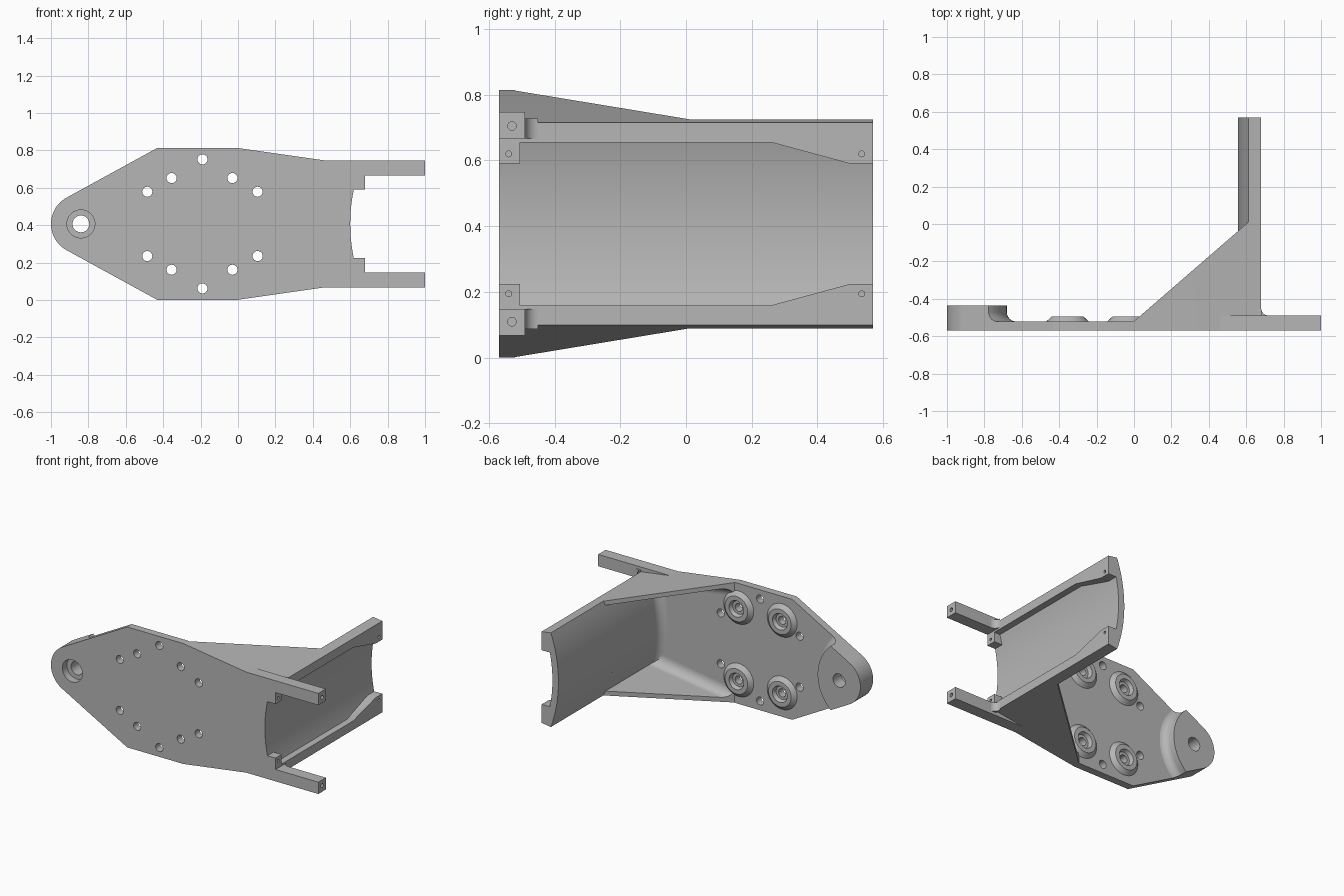
import bpy, bmesh, math
from mathutils import Vector

cube = bpy.data.objects.get("Cube")
if cube:
    bpy.data.objects.remove(cube)

ZC = 0.407                      # mid height, the part mirrors about it
FRONT, BACK, FLOOR = -0.57, 0.57, -0.52
SADDLE_X = 1.48                 # axis of the curved wall
OUTER_R, INNER_R = 0.925, 0.88

metal = bpy.data.materials.new("cast_grey")
metal.use_nodes = True
metal.diffuse_color = (0.47, 0.47, 0.47, 1)
metal.node_tree.nodes["Principled BSDF"].inputs["Base Color"].default_value = metal.diffuse_color


# ---------- helpers ----------
def finish(bm, name):
    bmesh.ops.recalc_face_normals(bm, faces=bm.faces)
    mesh = bpy.data.meshes.new(name)
    bm.to_mesh(mesh)
    bm.free()
    mesh.materials.append(metal)
    obj = bpy.data.objects.new(name, mesh)
    bpy.context.collection.objects.link(obj)
    return obj


def add_loft(bm, rings, closed=False):
    """Skin rings of equal length; cap the ends, or join last to first."""
    rows = [[bm.verts.new(p) for p in ring] for ring in rings]
    pairs = list(zip(rows, rows[1:]))
    if closed:
        pairs.append((rows[-1], rows[0]))
    else:
        bm.faces.new(rows[0])
        bm.faces.new(rows[-1])
    for a, b in pairs:
        for i in range(len(a)):
            j = (i + 1) % len(a)
            bm.faces.new((a[i], a[j], b[j], b[i]))


def loft(name, rings, closed=False):
    bm = bmesh.new()
    add_loft(bm, rings, closed)
    return finish(bm, name)


def at_y(outline, y):
    return [Vector((x, y, ZC + z)) for x, z in outline]


def at_x(outline, x):
    return [Vector((x, y, ZC + z)) for y, z in outline]


def prism(name, outline, y0, y1):
    return loft(name, [at_y(outline, y0), at_y(outline, y1)])


def circle(a, b, r, n=32):
    return [(a + r * math.cos(math.tau * i / n), b + r * math.sin(math.tau * i / n)) for i in range(n)]


def mirrored(half):
    """Close an upper outline (left to right) with its reflection."""
    return half + [(x, -z) for x, z in reversed(half) if abs(z) > 1e-6]


def boolean(obj, tool, operation="DIFFERENCE", keep=False):
    mod = obj.modifiers.new("cut", "BOOLEAN")
    mod.operation, mod.solver, mod.object = operation, "EXACT", tool
    bpy.context.view_layer.update()
    graph = bpy.context.evaluated_depsgraph_get()
    mesh = bpy.data.meshes.new_from_object(obj.evaluated_get(graph))
    obj.modifiers.clear()
    obj.data = mesh
    if not keep:
        bpy.data.objects.remove(tool)


def saddle_arc(radius, half, n=24):
    zs = [-half + 2 * half * i / n for i in range(n + 1)]
    return [(SADDLE_X - math.sqrt(radius ** 2 - z * z), z) for z in zs]


def slope(x):
    """Half height of the tapering right part."""
    return 0.407 - (x + 0.01) * 0.1426


# ---------- casting: full outline, then hollowed ----------
NOSE = (-0.84, 0.0)
nose_arc = [(NOSE[0] + 0.16 * math.cos(math.radians(a)), 0.16 * math.sin(math.radians(a)))
            for a in [180 - 62 * i / 12 for i in range(13)]]
nose_arc[0] = (-1.0, 0.0)
outline = mirrored(nose_arc + [(-0.43, 0.407), (-0.01, 0.407), (0.68, slope(0.68))])
body = prism("bracket_casting", outline, FRONT, BACK)

# open space behind the plate, bounded by the gusset slope and the curved wall
bm = bmesh.new()
space = [(-1.3, -0.6)] + saddle_arc(OUTER_R, 0.6, 48) + [(-1.3, 0.6)]
# floor part left of the gussets
add_loft(bm, [at_y(space, FLOOR), at_y(space, 0.8)])
bmesh.ops.bisect_plane(bm, geom=bm.verts[:] + bm.edges[:] + bm.faces[:], dist=1e-5,
                       plane_co=(0, FLOOR, 0), plane_no=(-0.52, 0.6, 0), clear_inner=True)
bmesh.ops.holes_fill(bm, edges=[e for e in bm.edges if e.is_boundary], sides=0)
boolean(body, finish(bm, "open_space_cutter"))


# filleted pocket between the gussets
def pocket(d):
    left = slope(-0.2) - 0.03 - d
    return [(-0.2, -left)] + saddle_arc(OUTER_R + d, 0.29 - d) + [(-0.2, left)]


FILLET = 0.06
rings = []
for i in range(9):
    a = math.pi / 2 * i / 8
    rings.append(at_y(pocket(FILLET * (1 - math.sin(a))), FLOOR + FILLET * (1 - math.cos(a))))
rings.append(at_y(pocket(0), 0.8))
boolean(body, loft("pocket_cutter", rings))

# concave saddle between the rails
opening = [(-0.7, 0.183), (-0.505, 0.183), (-0.505, 0.248), (0.26, 0.248), (0.5, 0.183), (0.7, 0.183)]
saddle = loft("saddle_cutter", [at_x(mirrored(opening), x) for x in (0.4, 0.9)])
scoop = prism("scoop", saddle_arc(INNER_R, 0.4, 36) + [(1.2, 0.4), (1.2, -0.4)], -0.8, 0.8)
boolean(saddle, scoop, "INTERSECT")
boolean(body, saddle)

# bolt holes in the plate, pin hole, small holes in the rail pads
BOLTS = [(-0.485, 0.172), (-0.355, 0.245), (-0.19, 0.345), (-0.03, 0.245), (0.105, 0.172)]
bm = bmesh.new()
for side in (1, -1):
    for x, z in BOLTS:
        ring = circle(x, side * z, 0.027, 24)
        add_loft(bm, [at_y(ring, -0.7), at_y(ring, -0.4)])
    for y in (-0.54, 0.535):
        ring = circle(y, side * 0.213, 0.009, 16)
        add_loft(bm, [at_x(ring, 0.65), at_x(ring, 0.75)])
ring = circle(*NOSE, 0.075)
add_loft(bm, [at_y(ring, -0.7), at_y(ring, -0.4)])
boolean(body, finish(bm, "hole_cutter"))
parts = [body]

# ---------- thick nose pad with a flared foot ----------
nose = prism("nose_pad", outline, FLOOR, -0.435)
rings = []
for i in range(9):
    a = math.pi / 2 * i / 8
    rings.append(at_y(circle(-0.97, 0, 0.29 + 0.05 * (1 - math.sin(a)), 96), FLOOR - 0.001 + 0.05 * (1 - math.cos(a))))
rings.append(at_y(circle(-0.97, 0, 0.29, 96), -0.4))
boolean(nose, loft("nose_shape", rings), "INTERSECT")
boolean(nose, prism("pin_cutter", circle(*NOSE, 0.045), -0.7, -0.3))
parts.append(nose)

# ---------- chamfered ring bosses, arms and their fillets ----------
for side, label in ((1, "upper"), (-1, "lower")):
    for (x, z), place in ((BOLTS[1], "right"), (BOLTS[3], "left")):
        profile = [(0.112, FLOOR), (0.085, -0.495), (0.055, -0.495), (0.045, FLOOR)]
        rings = [at_y(circle(x, side * z, r), y) for r, y in profile]
        parts.append(loft(f"{label}_{place}_boss", rings, closed=True))

    arm_side = [(0.46, slope(0.46)), (1.0, 0.34), (1.0, 0.26), (0.68, 0.26), (0.68, slope(0.68))]
    arm_side.insert(1, (0.47, 0.34))
    arm = prism(f"{label}_arm", [(x, side * z) for x, z in arm_side], FRONT, -0.49)
    ring = circle(-0.53, side * 0.298, 0.013, 20)
    boolean(arm, loft("arm_hole_cutter", [at_x(ring, 0.94), at_x(ring, 1.1)]))
    parts.append(arm)

    curve = [(0.72 - 0.04 * math.sin(a), -0.45 - 0.04 * math.cos(a))
             for a in [math.pi / 2 * i / 8 for i in range(9)]] + [(0.68, -0.49)]
    parts.append(loft(f"{label}_arm_fillet",
                      [[Vector((x, y, ZC + side * z)) for x, y in curve] for z in (0.26, 0.32)]))

# ---------- smooth curved faces, keep edges crisp ----------
for obj in parts:
    bpy.ops.object.select_all(action="DESELECT")
    obj.select_set(True)
    bpy.context.view_layer.objects.active = obj
    bpy.ops.object.shade_smooth_by_angle(angle=math.radians(25))
    normals = obj.modifiers.new("even_shading", "WEIGHTED_NORMAL")
    normals.keep_sharp = True
